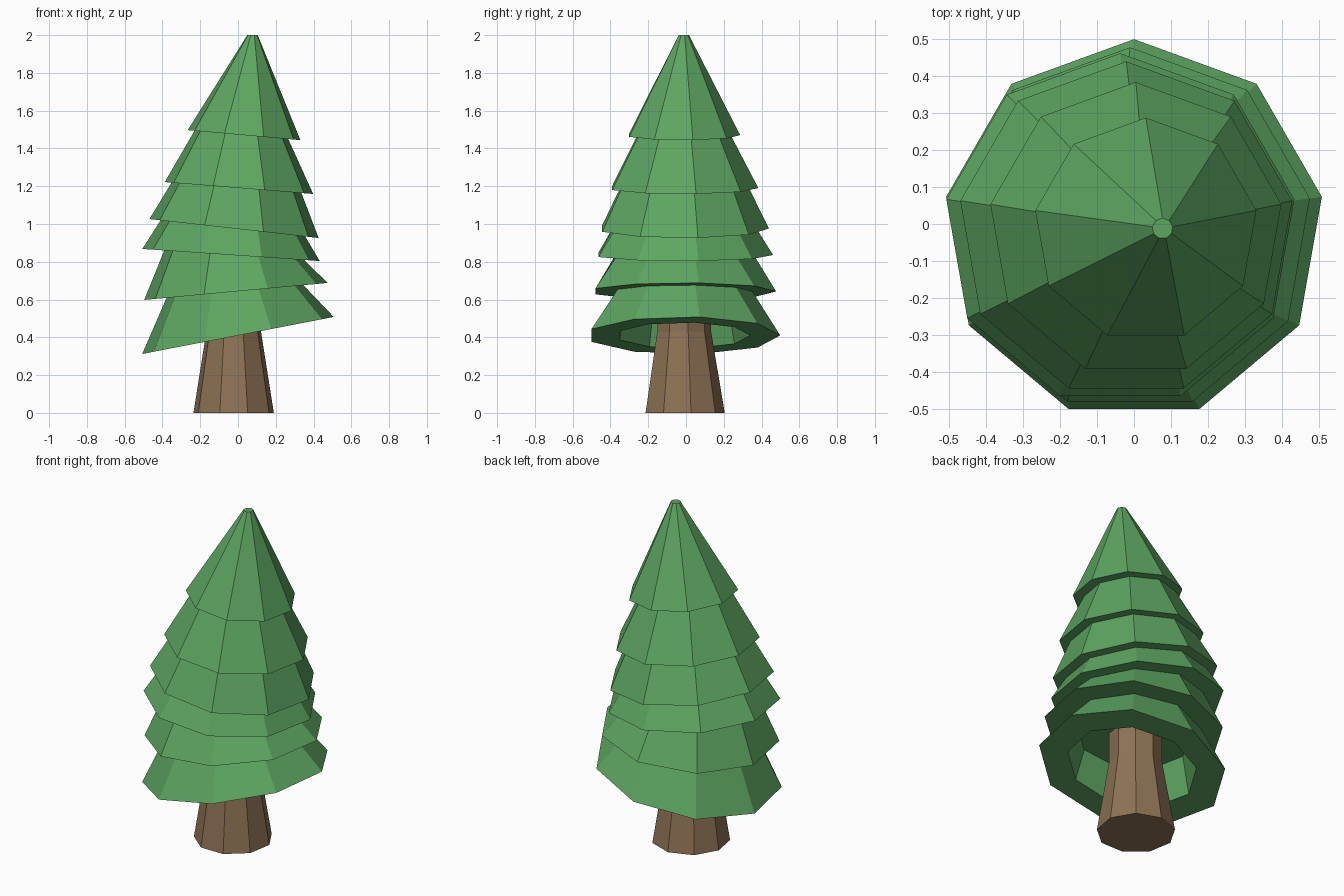
import bpy, bmesh, math

if "Cube" in bpy.data.objects:
    bpy.data.objects.remove(bpy.data.objects["Cube"])

SIDES = 9


def ring(bm, cx, cy, r, z, slope=0.0):
    """Nine-sided ring, tilted along x, with one corner pointing to +y."""
    verts = []
    for i in range(SIDES):
        a = math.radians(90 + i * 360 / SIDES)
        dx = r * math.cos(a)
        verts.append(bm.verts.new((cx + dx, cy + r * math.sin(a), z + slope * dx)))
    return verts


def lofted(name, rings, colour):
    """Skin consecutive rings and cap both ends."""
    bm = bmesh.new()
    loops = [ring(bm, *r) for r in rings]
    for a, b in zip(loops, loops[1:]):
        for i in range(SIDES):
            j = (i + 1) % SIDES
            bm.faces.new((a[i], a[j], b[j], b[i]))
    bm.faces.new(loops[0])
    bm.faces.new(loops[-1])
    bmesh.ops.recalc_face_normals(bm, faces=bm.faces)
    mesh = bpy.data.meshes.new(name)
    bm.to_mesh(mesh)
    bm.free()
    mat = bpy.data.materials.new(name + "_colour")
    mat.diffuse_color = (*colour, 1)
    mat.use_nodes = True
    mat.node_tree.nodes["Principled BSDF"].inputs["Base Color"].default_value = mat.diffuse_color
    mesh.materials.append(mat)
    obj = bpy.data.objects.new(name, mesh)
    bpy.context.collection.objects.link(obj)
    return obj


# Trunk: flared base, then a straight stem hidden in the foliage
lofted("trunk", [
    (-0.023, -0.011, 0.216, 0.0),
    (-0.023, -0.014, 0.147, 0.43),
    (-0.023, -0.014, 0.147, 0.62),
], (0.27, 0.17, 0.09))

# Foliage tiers, top to bottom:
# centre x, rim radius, z of left end, z of right end, inner centre x, inner radius
TIERS = [
    (0.032, 0.303, 1.497, 1.444, 0.018, 0.252),
    (0.005, 0.399, 1.222, 1.159, -0.008, 0.349),
    (-0.021, 0.455, 1.026, 0.926, -0.027, 0.389),
    (-0.037, 0.477, 0.868, 0.804, -0.020, 0.376),
    (-0.011, 0.493, 0.598, 0.688, -0.016, 0.368),
    (0.0, 0.515, 0.312, 0.508, 0.0, 0.356),
]
CY = -0.016
rings = [(0.077, -0.012, 0.028, 2.0)]
for cx, r, zl, zr, icx, ir in TIERS:
    slope = (zr - zl) / (2 * r * math.cos(math.radians(10)))
    z = (zl + zr) / 2
    rings.append((cx, CY, r, z, slope))
    rings.append((icx, CY, ir, z + slope * (icx - cx), slope))

# Recess under the lowest tier
rings.append((-0.01, CY, 0.31, 0.6, 0.1))
lofted("foliage", rings, (0.11, 0.38, 0.12))
